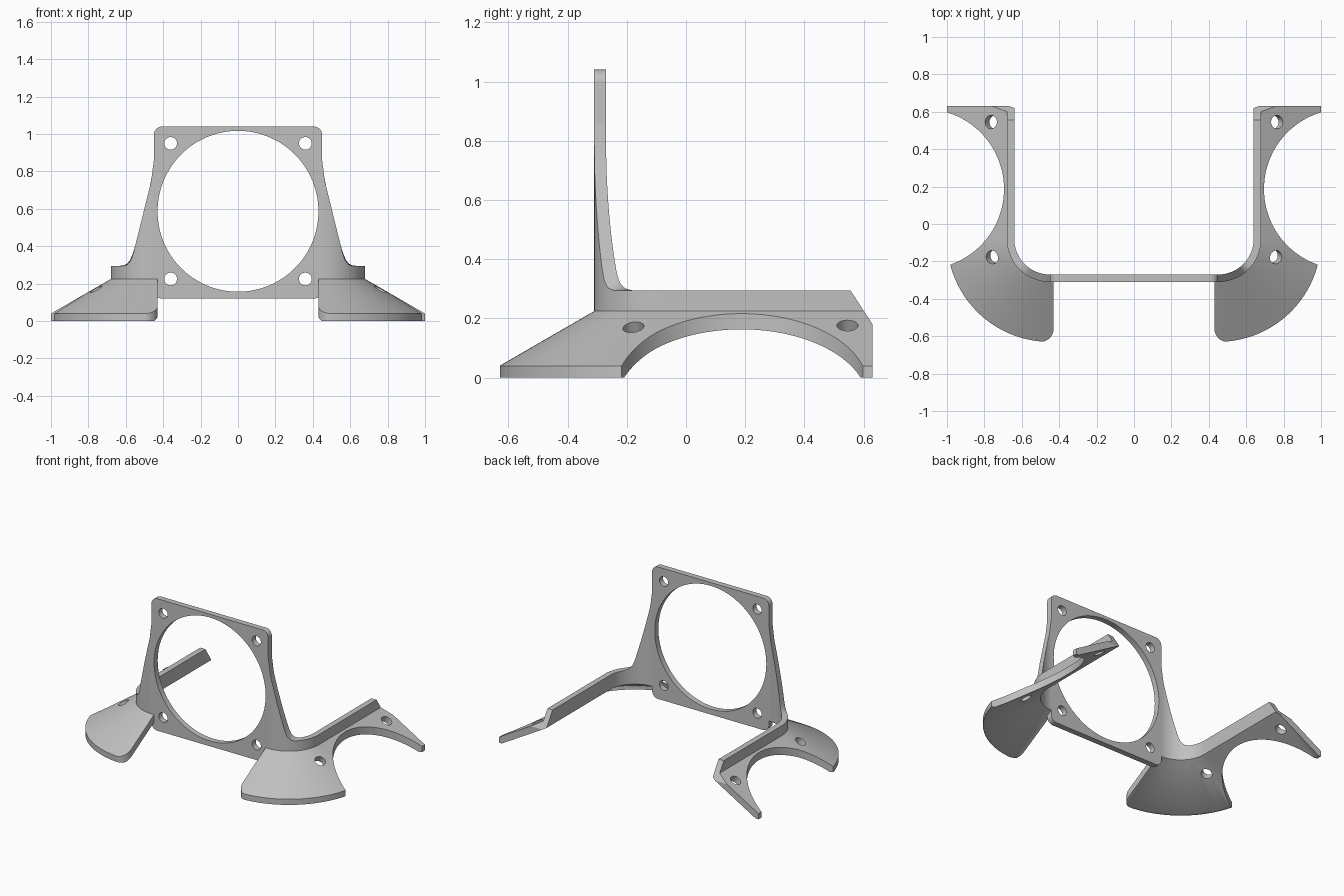
import bpy, bmesh, math
from mathutils import Vector

if "Cube" in bpy.data.objects:
    bpy.data.objects.remove(bpy.data.objects["Cube"])

grey = bpy.data.materials.new("plain grey")
grey.use_nodes = True
COLOUR = (0.53, 0.53, 0.53, 1)
grey.diffuse_color = COLOUR
grey.node_tree.nodes["Principled BSDF"].inputs["Base Color"].default_value = COLOUR


def finish(name, bm):
    bmesh.ops.recalc_face_normals(bm, faces=bm.faces)
    mesh = bpy.data.meshes.new(name)
    bm.to_mesh(mesh)
    bm.free()
    mesh.materials.append(grey)
    ob = bpy.data.objects.new(name, mesh)
    bpy.context.collection.objects.link(ob)
    return ob


def prism(name, points, vec):
    """Flat outline extruded along a vector."""
    bm = bmesh.new()
    face = bm.faces.new([bm.verts.new(p) for p in points])
    new = bmesh.ops.extrude_face_region(bm, geom=[face])["geom"]
    bmesh.ops.translate(bm, vec=vec, verts=[v for v in new if isinstance(v, bmesh.types.BMVert)])
    return finish(name, bm)


def rod(centre, axis, radius, depth, sides=32):
    """Round cutter centred on a point."""
    bm = bmesh.new()
    bmesh.ops.create_cone(bm, cap_ends=True, segments=sides, radius1=radius, radius2=radius, depth=depth)
    ob = finish("hole_cutter", bm)
    ob.rotation_mode = "QUATERNION"
    ob.rotation_quaternion = Vector((0, 0, 1)).rotation_difference(Vector(axis))
    ob.location = centre
    ob.hide_render = True
    return ob


def activate(ob):
    bpy.ops.object.select_all(action="DESELECT")
    ob.select_set(True)
    bpy.context.view_layer.objects.active = ob


def cut(ob, cutter):
    mod = ob.modifiers.new("cut", "BOOLEAN")
    mod.operation, mod.solver, mod.object = "DIFFERENCE", "EXACT", cutter
    activate(ob)
    bpy.ops.object.modifier_apply(modifier=mod.name)
    bpy.data.objects.remove(cutter)


def arc(cx, cy, r, start, end, steps):
    angles = [math.radians(start + (end - start) * i / steps) for i in range(steps + 1)]
    return [(cx + r * math.cos(a), cy + r * math.sin(a)) for a in angles]


# Upright plate with rounded corners, a large opening and four screw holes
HALF, LOW, HIGH, ROUND = 0.45, 0.12, 1.04, 0.045
outline = []
for i, (sx, z) in enumerate([(1, HIGH - ROUND), (-1, HIGH - ROUND), (-1, LOW + ROUND), (1, LOW + ROUND)]):
    outline += arc(sx * (HALF - ROUND), z, ROUND, i * 90, i * 90 + 90, 8)
plate = prism("fan_plate", [(x, -0.31, z) for x, z in outline], (0, 0.04, 0))
cut(plate, rod((0, -0.29, 0.587), (0, 1, 0), 0.43, 0.3, 128))
for x in (-0.36, 0.36):
    for z in (0.225, 0.95):
        cut(plate, rod((x, -0.29, z), (0, 1, 0), 0.034, 0.3))

# Top edge of the corner wall, falling away from the plate
FALL = [(0.45, 0.86), (0.455, 0.82), (0.465, 0.745), (0.56, 0.36),
        (0.572, 0.325), (0.59, 0.303), (0.61, 0.295)]


def wall_top(x):
    if x <= FALL[0][0]:
        return FALL[0][1]
    for (x0, z0), (x1, z1) in zip(FALL, FALL[1:]):
        if x <= x1:
            return z0 + (z1 - z0) * (x - x0) / (x1 - x0)
    return FALL[-1][1]


# Side bracket: wall and sloping flange swept round the corner and back
CX, CY, R = 0.45, -0.08, 0.23
TURN = 48
stations = [(Vector((0.43, CY - R)), Vector((0, -1)))]
for i in range(TURN + 1):
    a = math.pi / 2 * i / TURN
    n = Vector((math.sin(a), -math.cos(a)))
    stations.append((Vector((CX, CY)) + n * R, n))
stations.append((Vector((CX + R, 0.63)), Vector((1, 0))))
# (distance outward from wall face, height); None means the wall top
SECTION = [(-0.04, 0.195), (-0.04, None), (0, None), (0, 0.225), (0.32, 0.04), (0.32, 0), (0.298, 0)]

bm = bmesh.new()
rings = []
for base, n in stations:
    ring = []
    for d, z in SECTION:
        p = base + n * d
        ring.append(bm.verts.new((p.x, p.y, wall_top(p.x) if z is None else z)))
    rings.append(ring)
for a, b in zip(rings, rings[1:]):
    for i in range(len(SECTION)):
        j = (i + 1) % len(SECTION)
        bm.faces.new((a[i], a[j], b[j], b[i]))
bm.faces.new(rings[0])
bm.faces.new(rings[-1])
bracket = finish("side_brackets", bm)

# Round scoop in the flange
cut(bracket, rod((1.123, 0.187, 0.1), (0, 0, 1), 0.428, 0.6, 128))

# Bevelled rear end
cut(bracket, prism("bevel_cutter", [(0.6, 0.535, 0.326), (0.6, 0.66, 0.134), (0.6, 0.66, 0.326)], (0.5, 0, 0)))

# Rounded front inner corner
corner = [(0.42, -0.56), (0.42, -0.65), (0.5, -0.65)] + arc(0.5, -0.56, 0.07, 270, 180, 10)
cut(bracket, prism("corner_cutter", [(x, y, -0.1) for x, y in corner], (0, 0, 0.3)))

# Screw holes square to the slope
for centre, out in (((0.755, 0.545, 0.16), Vector((1, 0, 0))),
                    ((0.75, -0.175, 0.155), Vector((0.3, -0.095, 0)).normalized())):
    cut(bracket, rod(centre, out * 0.5 + Vector((0, 0, 0.866)), 0.036, 0.2))

# Matching bracket on the other side
mirror = bracket.modifiers.new("mirror", "MIRROR")
mirror.use_mirror_merge = False
activate(bracket)
bpy.ops.object.modifier_apply(modifier=mirror.name)

for ob in (plate, bracket):
    activate(ob)
    bpy.ops.object.shade_smooth_by_angle(angle=math.radians(30))
